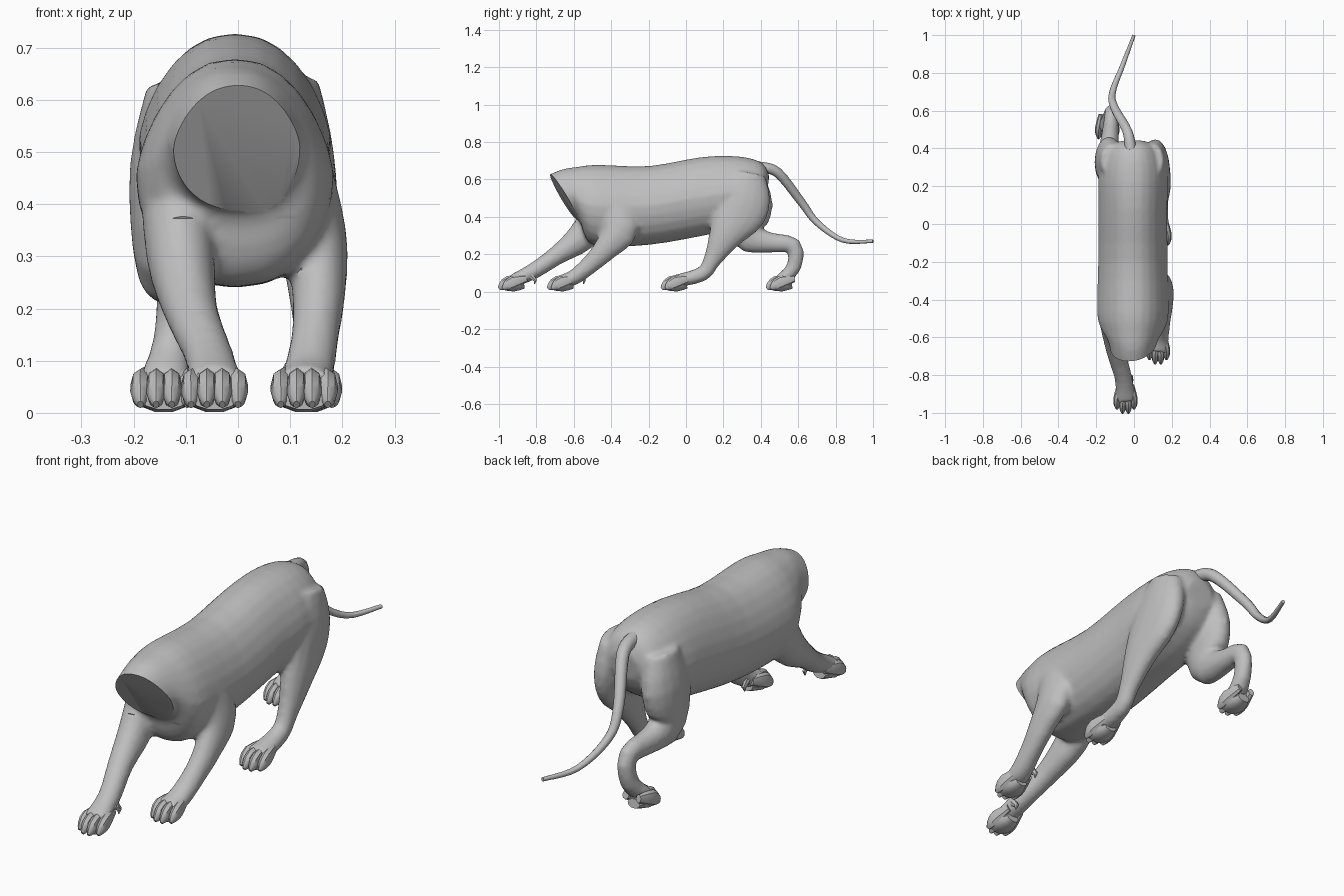
import bpy, bmesh, math
from mathutils import Vector

cube = bpy.data.objects.get("Cube")
if cube:
    bpy.data.objects.remove(cube, do_unlink=True)

grey = bpy.data.materials.new("warm_grey")
grey.use_nodes = True
grey.diffuse_color = (0.52, 0.52, 0.52, 1)
bsdf = next(n for n in grey.node_tree.nodes if n.type == 'BSDF_PRINCIPLED')
bsdf.inputs["Base Color"].default_value = grey.diffuse_color


def spline(rows, steps):
    """Fill in smooth in-between rows (Catmull-Rom)."""
    pts = [Vector(r) for r in rows]
    pts = [pts[0]] + pts + [pts[-1]]
    out = []
    for a, b, c, d in zip(pts, pts[1:], pts[2:], pts[3:]):
        for t in (k / steps for k in range(steps)):
            out.append((b * 2 + (c - a) * t + (a * 2 - b * 5 + c * 4 - d) * t ** 2
                        + (b * 3 - a - c * 3 + d) * t ** 3) / 2)
    return out + [pts[-1]]


def skin(bm, rings):
    """Bridge rings of points into a closed tube."""
    loops = [[bm.verts.new(p) for p in r] for r in rings]
    n = len(loops[0])
    for a, b in zip(loops, loops[1:]):
        for i in range(n):
            j = (i + 1) % n
            bm.faces.new((a[i], a[j], b[j], b[i]))
    bm.faces.new(loops[0][::-1])
    bm.faces.new(loops[-1])


def circle(sides):
    return [(math.cos(a), math.sin(a)) for a in (2 * math.pi * k / sides for k in range(sides))]


def tube(bm, path, sides=16, steps=3):
    """Path rows: x, y, z, side radius, depth radius."""
    rows = spline(path, steps)
    pts = [Vector(r[:3]) for r in rows]
    rings = []
    for i, r in enumerate(rows):
        t = pts[min(i + 1, len(pts) - 1)] - pts[max(i - 1, 0)]
        depth = Vector((0, -t.z, t.y)).normalized()
        side = depth.cross(t).normalized()
        rings.append([pts[i] + side * r[3] * c + depth * r[4] * s for c, s in circle(sides)])
    skin(bm, rings)


def torso_ring(hw, yt, zt, yb, zb):
    """Oval section, narrower and flatter towards the spine."""
    ring = []
    for c, s in circle(24):
        x = math.copysign(abs(c) ** .87, c) * hw * (1 - .18 * max(s, 0))
        f = (s + 1) / 2
        ring.append((x - .006, yb + (yt - yb) * f, zb + (zt - zb) * f))
    return ring


def finish(name, bm):
    bmesh.ops.recalc_face_normals(bm, faces=bm.faces[:])
    me = bpy.data.meshes.new(name)
    bm.to_mesh(me)
    bm.free()
    me.materials.append(grey)
    ob = bpy.data.objects.new(name, me)
    bpy.context.collection.objects.link(ob)
    return ob


def smooth(ob, angle):
    bpy.ops.object.select_all(action='DESELECT')
    ob.select_set(True)
    bpy.context.view_layer.objects.active = ob
    bpy.ops.object.shade_smooth_by_angle(angle=math.radians(angle))


# Torso sections: half width, top y, top z, bottom y, bottom z
torso = [(.112, -.775, .605, -.66, .39), (.130, -.67, .652, -.575, .385),
         (.168, -.58, .668, -.535, .285), (.190, -.47, .679, -.46, .242),
         (.184, -.2, .672, -.2, .25), (.182, .08, .72, .07, .295),
         (.182, .28, .724, .25, .34), (.140, .405, .69, .38, .42),
         (.07, .445, .62, .43, .50)]
bm = bmesh.new()
skin(bm, [torso_ring(*row) for row in spline(torso, 3)])

# Left front leg
tube(bm, [(.11, -.41, .50, .06, .085), (.15, -.35, .345, .058, .10), (.155, -.425, .235, .052, .068),
          (.148, -.51, .148, .046, .05), (.135, -.60, .076, .05, .042), (.127, -.675, .054, .056, .034)])
# Right front leg, reaching forward
tube(bm, [(-.12, -.44, .46, .07, .095), (-.11, -.55, .30, .066, .082), (-.09, -.69, .195, .052, .052),
          (-.055, -.82, .108, .047, .044), (-.045, -.935, .054, .056, .034)])
# Left hind leg, stepping forward
tube(bm, [(.095, .335, .63, .06, .09), (.112, .315, .52, .068, .14), (.125, .28, .42, .066, .145),
          (.14, .21, .30, .056, .092), (.145, .14, .17, .04, .048), (.142, .085, .094, .039, .041),
          (.135, -.065, .054, .055, .034)])
# Right hind leg, bent back at the hock
tube(bm, [(-.11, .335, .62, .065, .09), (-.132, .33, .47, .076, .135), (-.14, .33, .31, .062, .10),
          (-.13, .43, .265, .05, .058), (-.12, .575, .245, .037, .045), (-.127, .575, .13, .038, .04),
          (-.142, .50, .054, .052, .034)])
body = finish("body_and_legs", bm)

# Fuse the overlapping forms into one soft skin
fuse = body.modifiers.new("fuse", 'REMESH')
fuse.mode = 'VOXEL'
fuse.voxel_size = 0.011
soften = body.modifiers.new("soften", 'SMOOTH')
soften.factor, soften.iterations = 0.5, 7

# Flat slanted cut at the neck
bm = bmesh.new()
bmesh.ops.create_cube(bm, size=1)
cutter = finish("neck_cutter", bm)
cutter.hide_render = True
cutter.scale = (.5, .1, .31)
cutter.rotation_euler = (math.radians(30), 0, math.radians(9))
cutter.location = (.005, -.697, .482)
cut = body.modifiers.new("neck_cut", 'BOOLEAN')
cut.operation, cut.object, cut.solver = 'DIFFERENCE', cutter, 'EXACT'

# Apply the modifiers, then drop the cutter
bpy.context.view_layer.update()
dg = bpy.context.evaluated_depsgraph_get()
mesh = bpy.data.meshes.new_from_object(body.evaluated_get(dg))
body.modifiers.clear()
body.data = mesh
bpy.data.objects.remove(cutter, do_unlink=True)
mesh.materials.clear()
mesh.materials.append(grey)
smooth(body, 40)

# Paws: four pointed toes and a pad, plus a dewclaw on the front ones
paws = {"front_left": (.127, -.738), "front_right": (-.045, -1.0),
        "hind_left": (.135, -.13), "hind_right": (-.142, .432)}
for name, (px, py) in paws.items():
    bm = bmesh.new()
    for off in (-.045, -.015, .015, .045):
        x = px + off
        y = py + (.022 if abs(off) > .03 else 0)
        tube(bm, [(px + off * .7, y + .125, .07, .014, .018), (x, y + .055, .052, .0195, .034),
                  (x, y + .018, .03, .016, .024), (x, y, .016, .006, .009)], 8, 2)
    tube(bm, [(px, py + .135, .036, .03, .02), (px, py + .08, .028, .053, .028),
              (px, py + .03, .024, .042, .018)], 10, 2)
    if name.startswith("front"):
        x = px + math.copysign(.03, -px)
        tube(bm, [(x, py + .17, .085, .012, .018), (x, py + .195, .06, .009, .011),
                  (x, py + .19, .042, .002, .003)], 6, 1)
    # Keep every paw standing on the ground
    for v in bm.verts:
        v.co.z = max(v.co.z, 0)
    smooth(finish(name + "_paw", bm), 40)

# Long curved tail, tapering evenly
curve = [(-.018, .39, .665), (-.035, .49, .637), (-.105, .62, .475),
         (-.113, .70, .37), (-.06, .84, .275), (0, 1, .27)]
bm = bmesh.new()
tube(bm, [(*p, .031 - .0045 * i, .031 - .0045 * i) for i, p in enumerate(curve)], 12, 5)
smooth(finish("tail", bm), 60)
